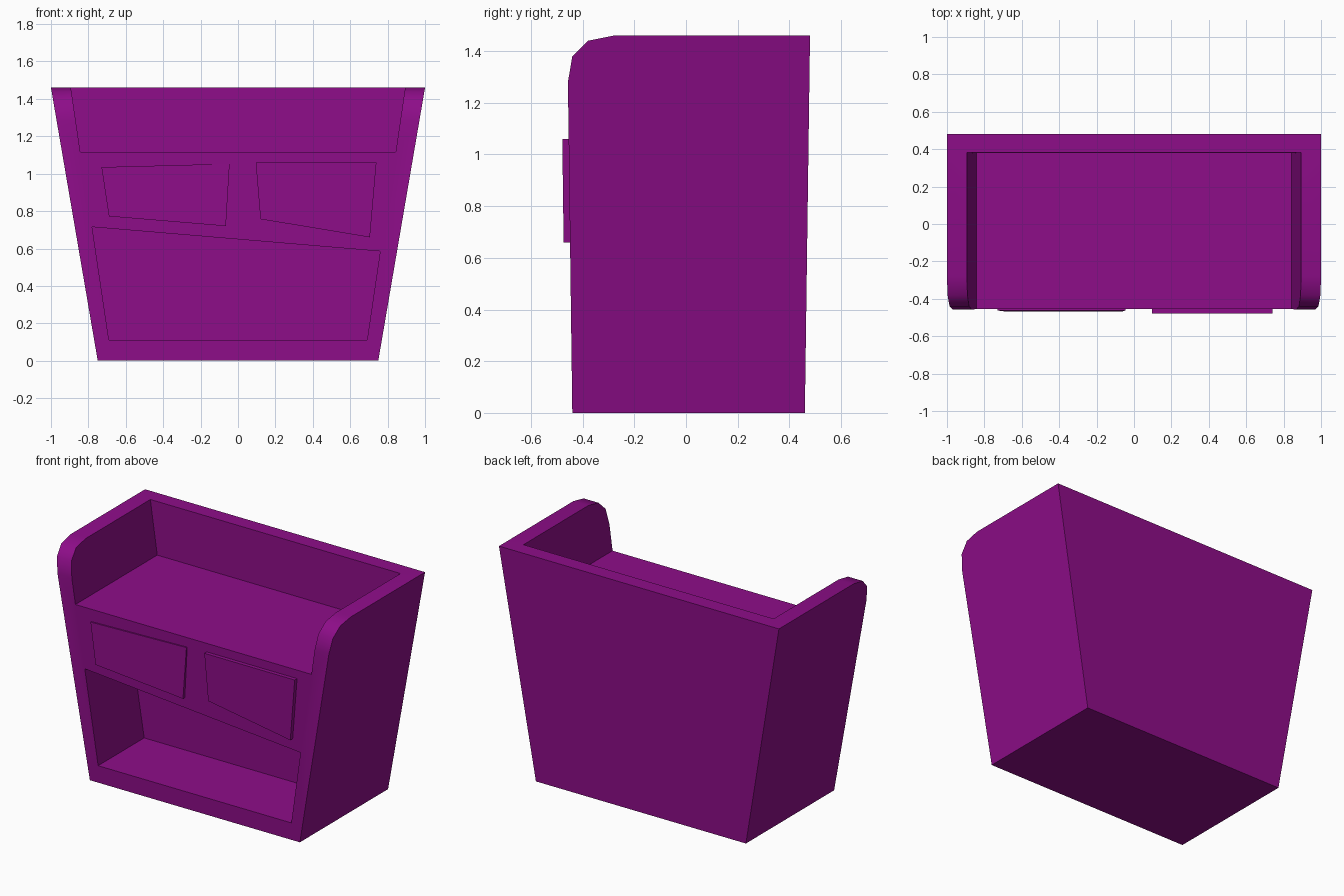
import bpy, bmesh

cube = bpy.data.objects.get("Cube")
if cube:
    bpy.data.objects.remove(cube, do_unlink=True)

HEIGHT = 1.46
PURPLE = (0.27, 0.004, 0.25, 1)

purple = bpy.data.materials.new("purple")
purple.use_nodes = True
purple.diffuse_color = PURPLE
purple.node_tree.nodes["Principled BSDF"].inputs["Base Color"].default_value = PURPLE


def loft(name, start, end):
    """Solid between two matching loops of points."""
    bm = bmesh.new()
    a = [bm.verts.new(p) for p in start]
    b = [bm.verts.new(p) for p in end]
    bm.faces.new(a)
    bm.faces.new(b)
    for i in range(len(a)):
        j = (i + 1) % len(a)
        bm.faces.new((a[i], a[j], b[j], b[i]))
    bmesh.ops.recalc_face_normals(bm, faces=bm.faces)
    mesh = bpy.data.meshes.new(name)
    bm.to_mesh(mesh)
    bm.free()
    mesh.materials.append(purple)
    obj = bpy.data.objects.new(name, mesh)
    bpy.context.collection.objects.link(obj)
    return obj


def side_loft(name, profile, half_width):
    """Side profile (y, z) spread left and right by a width rule."""
    return loft(name, [(-half_width(z), y, z) for y, z in profile],
                [(half_width(z), y, z) for y, z in profile])


def front_y(z):
    return -0.44 - 0.013 * z


def front_loft(name, outline, front, back):
    """Front outline (x, z) running from one depth rule to another."""
    return loft(name, [(x, front(z), z) for x, z in outline],
                [(x, back(z), z) for x, z in outline])


# Flared body with rounded upper front corners
body = side_loft("cabinet_body", [
    (-0.44, 0), (0.46, 0), (0.48, HEIGHT), (-0.28, HEIGHT),
    (-0.38, 1.44), (-0.44, 1.38), (-0.457, 1.28)],
    lambda z: 0.75 + 0.25 * z / HEIGHT)

# Open counter recess, and slanted cubby recess
tray = side_loft("tray_cutter", [(-0.7, 1.115), (0.38, 1.115), (0.383, 1.6), (-0.7, 1.6)],
                 lambda z: 0.843 + 0.147 * (z - 1.115))
cubby = front_loft("cubby_cutter", [(-0.78, 0.715), (0.76, 0.585), (0.69, 0.11), (-0.69, 0.11)],
                   lambda z: -0.7, lambda z: front_y(z) + 0.47)

bpy.context.view_layer.objects.active = body
for cutter in (tray, cubby):
    cutter.hide_render = True
    cut = body.modifiers.new("cut", 'BOOLEAN')
    cut.operation = 'DIFFERENCE'
    cut.solver = 'EXACT'
    cut.object = cutter
    bpy.ops.object.modifier_apply(modifier=cut.name)
    bpy.data.objects.remove(cutter, do_unlink=True)

# Crooked drawer fronts
front_loft("right_drawer", [(-0.73, 1.035), (-0.045, 1.053), (-0.065, 0.72), (-0.69, 0.772)],
           lambda z: -0.462 - 0.02 * (1.05 - z), lambda z: front_y(z) + 0.01)
front_loft("left_drawer", [(0.095, 1.06), (0.74, 1.06), (0.705, 0.66), (0.12, 0.757)],
           lambda z: front_y(z) - 0.025, lambda z: front_y(z) + 0.01)

# Smooth the rounded corners only
bpy.ops.object.select_all(action='DESELECT')
body.select_set(True)
bpy.ops.object.shade_smooth_by_angle(angle=0.7)
